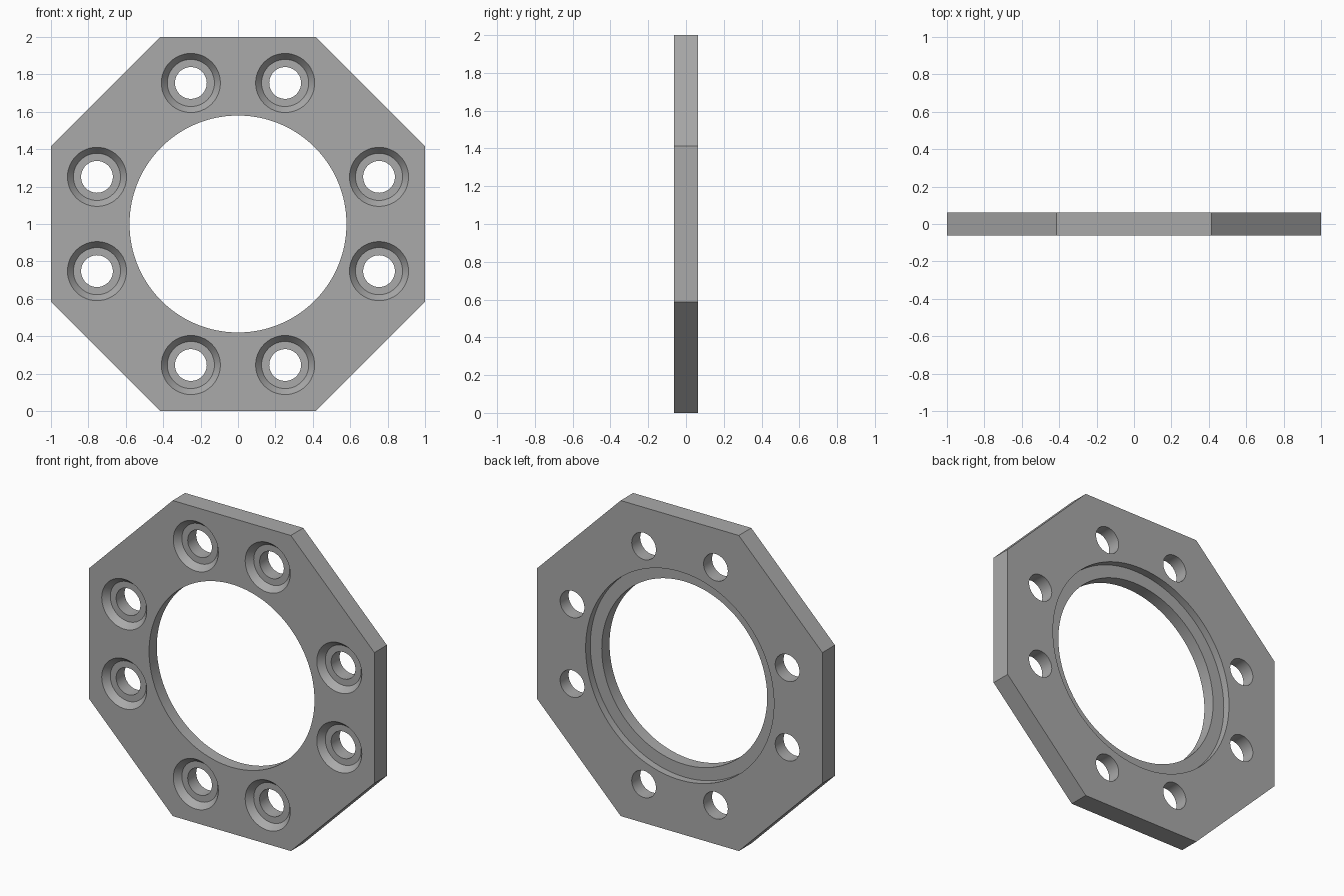
import bpy, bmesh, math
from mathutils import Matrix, Vector

if "Cube" in bpy.data.objects:
    bpy.data.objects.remove(bpy.data.objects["Cube"])

T = 0.0625          # half thickness
CZ = 1.0            # plate centre height

grey = bpy.data.materials.new("plain_grey")
grey.diffuse_color = (0.4, 0.4, 0.4, 1)
grey.use_nodes = True
grey.node_tree.nodes["Principled BSDF"].inputs["Base Color"].default_value = grey.diffuse_color


def lathe(bm, profile, x, z, n):
    """Closed solid of revolution about the y axis; profile is (radius, y), front to back."""
    rings = []
    for r, y in profile:
        rings.append([bm.verts.new((x + r * math.cos(2 * math.pi * i / n), y,
                                    z + r * math.sin(2 * math.pi * i / n)))
                      for i in range(n)])
    for a, b in zip(rings, rings[1:]):
        for i in range(n):
            j = (i + 1) % n
            bm.faces.new((a[i], a[j], b[j], b[i]))
    bm.faces.new(rings[0])
    bm.faces.new(rings[-1])


def finish(name, bm):
    bmesh.ops.recalc_face_normals(bm, faces=bm.faces[:])
    me = bpy.data.meshes.new(name)
    bm.to_mesh(me)
    bm.free()
    me.materials.append(grey)
    ob = bpy.data.objects.new(name, me)
    bpy.context.collection.objects.link(ob)
    return ob


# octagonal plate with flats at top, bottom and sides
bm = bmesh.new()
lathe(bm, [(1 / math.cos(math.pi / 8), -T), (1 / math.cos(math.pi / 8), T)], 0, 0, 8)
bmesh.ops.rotate(bm, verts=bm.verts[:], cent=Vector((0, 0, 0)),
                 matrix=Matrix.Rotation(math.pi / 8, 3, 'Y'))
bmesh.ops.translate(bm, verts=bm.verts[:], vec=(0, 0, CZ))
plate = finish("octagonal_flange", bm)

# cutter: central bore, wider recess at the back
bm = bmesh.new()
lathe(bm, [(0.58, -0.2), (0.58, T - 0.047), (0.66, T - 0.047), (0.66, 0.2)], 0, CZ, 128)

# cutter: eight bolt holes with tapered seats at the front
hole = [(0.198, -T - 0.04), (0.158, -T), (0.126, -T + 0.04), (0.085, -T + 0.04), (0.085, 0.2)]
for sx in (-1, 1):
    for sz in (-1, 1):
        for hx, hz in ((0.252, 0.754), (0.754, 0.252)):
            lathe(bm, hole, sx * hx, CZ + sz * hz, 48)
cutter = finish("hole_cutter", bm)
cutter.hide_render = True

# cut the holes, then drop the cutter
mod = plate.modifiers.new("holes", 'BOOLEAN')
mod.operation = 'DIFFERENCE'
mod.solver = 'EXACT'
mod.object = cutter
bpy.context.view_layer.objects.active = plate
plate.select_set(True)
bpy.ops.object.modifier_apply(modifier=mod.name)
bpy.data.objects.remove(cutter)

# smooth round walls, sharp edges
bpy.ops.object.shade_smooth_by_angle(angle=math.radians(25))
